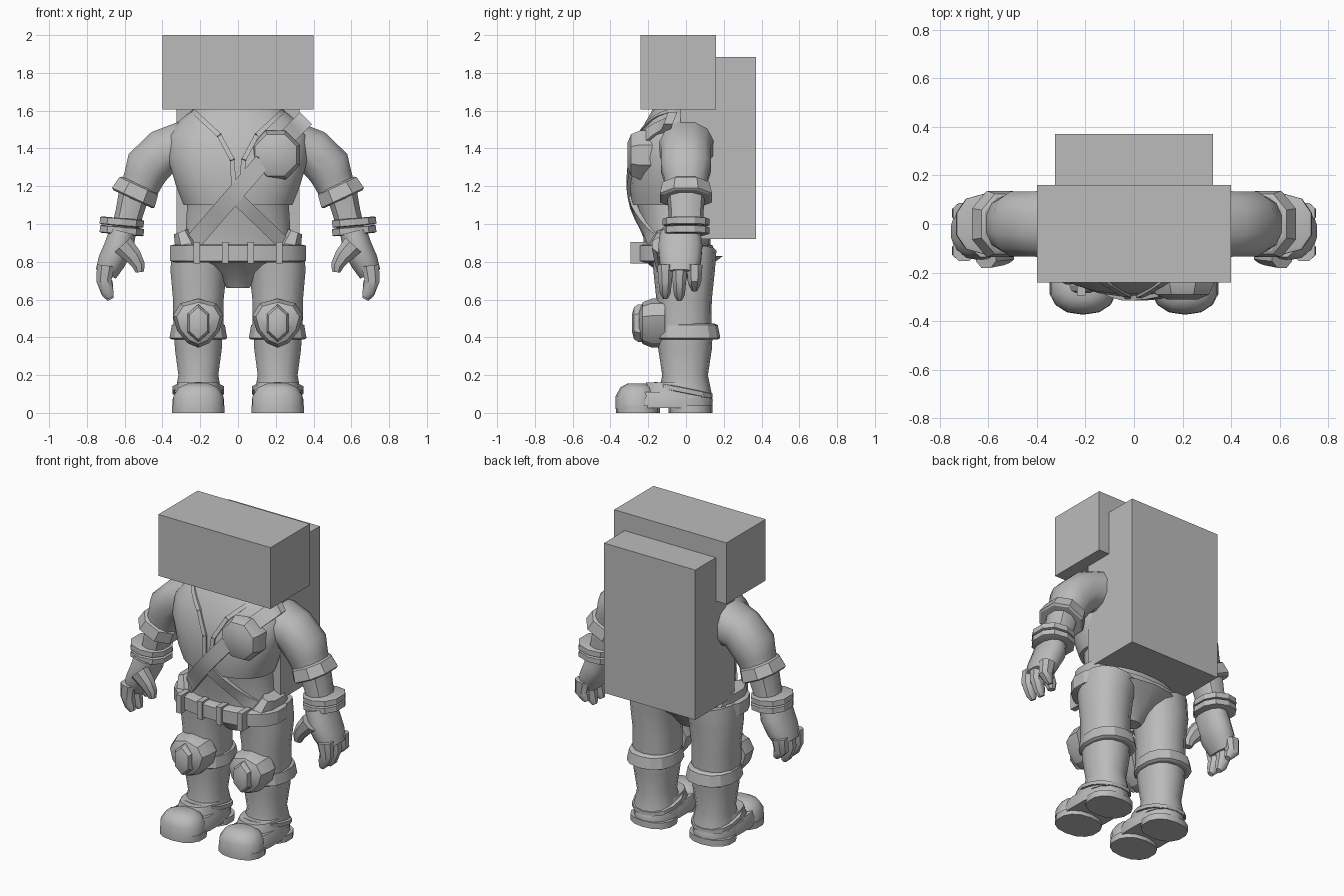
import bpy, bmesh
from math import sin, cos, pi, radians
from mathutils import Vector

default_cube = bpy.data.objects.get("Cube")
if default_cube:
    bpy.data.objects.remove(default_cube)

shade = (.5, .5, .5, 1)
grey = bpy.data.materials.new("plain_grey")
grey.use_nodes = True
grey.diffuse_color = shade
grey.node_tree.nodes["Principled BSDF"].inputs["Base Color"].default_value = shade


def finish(name, bm, mirror=False, smooth=40):
    """Turn a bmesh into a grey object, optionally mirrored left to right."""
    bmesh.ops.recalc_face_normals(bm, faces=bm.faces)
    mesh = bpy.data.meshes.new(name)
    bm.to_mesh(mesh)
    bm.free()
    mesh.materials.append(grey)
    part = bpy.data.objects.new(name, mesh)
    bpy.context.collection.objects.link(part)
    if mirror:
        part.modifiers.new("Mirror", "MIRROR").use_mirror_merge = False
    bpy.ops.object.select_all(action="DESELECT")
    part.select_set(True)
    bpy.context.view_layer.objects.active = part
    if smooth:
        bpy.ops.object.shade_smooth_by_angle(angle=radians(smooth))


def skin(name, rings, mirror=False, smooth=40):
    """Bridge closed rings of points and cap both ends."""
    bm = bmesh.new()
    loops = [[bm.verts.new(point) for point in ring] for ring in rings]
    for near, far in zip(loops, loops[1:]):
        for i in range(len(near)):
            bm.faces.new((near[i - 1], near[i], far[i], far[i - 1]))
    bm.faces.new(loops[0])
    bm.faces.new(loops[-1])
    finish(name, bm, mirror, smooth)


def box(name, low, high, mirror=False):
    bm = bmesh.new()
    bmesh.ops.create_cube(bm, size=1)
    low, high = Vector(low), Vector(high)
    for vert in bm.verts:
        vert.co = (low + high) / 2 + vert.co * (high - low)
    finish(name, bm, mirror, smooth=0)


def rounded(angle):
    """Point on a slightly squared unit circle."""
    return [abs(v) ** .87 * (1 if v > 0 else -1) for v in (cos(angle), sin(angle))]


def ring(center, across, depth, sides):
    """Rounded ring spanned by the vector across and by depth along y."""
    points = []
    for i in range(sides):
        u, v = rounded(2 * pi * (i + .5) / sides)
        points.append(center + across * u + Vector((0, depth * v, 0)))
    return points


def limb(name, path, y=0, depth=1, sides=14, mirror=True, smooth=40):
    """Loft along a path of (x, z, half width); rings turn with the path."""
    spots = [Vector((x, y, z)) for x, z, half in path]
    rings = []
    for i, (x, z, half) in enumerate(path):
        along = spots[min(i + 1, len(spots) - 1)] - spots[max(i - 1, 0)]
        across = Vector((-along.z, 0, along.x)).normalized() * half
        rings.append(ring(spots[i], across, half * depth, sides))
    skin(name, rings, mirror, smooth)


def band(name, center, half, depth, height, lean=0, flare=0, sides=14, mirror=True, pitch=0):
    """Bevelled hoop; lean tips it sideways, pitch tips it forward."""
    across = Vector((cos(radians(lean)), 0, sin(radians(lean))))
    axis = Vector((-across.z, 0, across.x))
    rings = []
    for level, scale in ((-.5, .9), (-.4, 1), (.4, 1), (.5, .9)):
        scale *= 1 - flare * level
        hoop = ring(Vector(center) + axis * height * level, across * half * scale, depth * scale, sides)
        rings.append([p - Vector((0, 0, pitch * (p.y - center[1]))) for p in hoop])
    skin(name, rings, mirror, smooth=25)


def dome(name, x, z, half, tall, back, front, sides, taper=0, mirror=False):
    """Rounded plate facing forward; taper narrows its lower end."""
    rings = []
    for step, scale in ((0, 1), (.5, 1), (.85, .85), (1, .5)):
        y = back + (front - back) * step
        turns = [2 * pi * (i + .5) / sides for i in range(sides)]
        rings.append([(x + half * scale * cos(t) * (1 + taper * sin(t)), y,
                       z + tall * scale * sin(t)) for t in turns])
    skin(name, rings, mirror, smooth=25)


# Head and pack blocks
box("head_block", (-.4, -.24, 1.605), (.4, .16, 2))
box("back_pack", (-.325, -.03, .92), (.325, .37, 1.885))

# Torso rows: height, half width, front
torso_back = .13
shirt = [(.86, .31, -.22), (.95, .28, -.23), (1.12, .27, -.27)]
jacket = [(1.1, .29, -.285), (1.2, .33, -.3), (1.35, .375, -.29),
          (1.47, .37, -.255), (1.55, .31, -.21), (1.62, .22, -.17)]
for name, rows in (("shirt", shirt), ("jacket", jacket)):
    skin(name, [ring(Vector((0, (front + torso_back) / 2, z)), Vector((half, 0, 0)),
                     (torso_back - front) / 2, 24) for z, half, front in rows])


def on_torso(point, lift):
    """Place an (x, z) point on the front of the torso, raised by lift."""
    x, z = point
    rows = shirt[:2] + jacket
    for low, high in zip(rows, rows[1:]):
        if z <= high[0]:
            break
    mix = min(max((z - low[0]) / (high[0] - low[0]), 0), 1)
    half, front = (Vector(low).lerp(Vector(high), mix))[1:]
    reach = min(abs(x) / half, .97)
    bulge = (1 - reach ** 2.3) ** (1 / 2.3)
    return (x, (front + torso_back) / 2 - (torso_back - front) / 2 * bulge - lift, z)


def ribbon(name, path, width, thick, steps=8):
    """Flat strip that follows the front of the torso."""
    rings = []
    for start, end in zip(map(Vector, path), map(Vector, path[1:])):
        side = (end - start).orthogonal().normalized() * width / 2
        for i in range(steps + 1):
            middle = start.lerp(end, i / steps)
            left, right = middle + side, middle - side
            rings.append([on_torso(left, thick), on_torso(right, thick),
                          on_torso(right, -.03), on_torso(left, -.03)])
    skin(name, rings)


# Straps, lapels and badge
ribbon("chest_strap", [(-.25, .89), (.13, 1.33), (.36, 1.56)], width=.09, thick=.018)
ribbon("lower_strap", [(.25, .89), (0, 1.13)], width=.07, thick=.012)
for side, label, bottom in ((-1, "right", 1.14), (1, "left", 1.24)):
    ribbon(label + "_lapel", [(side * .24, 1.6), (side * .1, 1.47), (side * .03, 1.34),
                              (side * .02, bottom)], width=.025, thick=.01)
dome("chest_badge", x=.2, z=1.365, half=.14, tall=.14, back=-.18, front=-.31, sides=8)

# Belt, loops, jacket tails and pelvis
band("belt", (0, -.07, .845), half=.365, depth=.215, height=.1, sides=20, mirror=False)
for x in (.05, .2):
    box("belt_loop", (x, -.295, .79), (x + .035, -.2, .905), mirror=True)
limb("jacket_tail", [(.3, .96, .045), (.27, .88, .07)], y=-.06, depth=2.2, sides=8)
limb("pelvis", [(0, .83, .28), (0, .73, .12), (0, .66, .06)], y=-.03, depth=.8, mirror=False)

# Trousers and boots
leg = .21
limb("trouser_leg", [(.19, .86, .16), (leg, .75, .152), (leg, .6, .137), (leg, .42, .135)],
     y=-.01, depth=1.07)
band("boot_cuff", (leg, .01, .43), half=.15, depth=.165, height=.085, flare=.1)
limb("boot_shaft", [(leg, .42, .13), (leg, .34, .127), (leg, .2, .108), (leg, .08, .13)],
     y=-.005, depth=1.12)
limb("instep", [(leg, .16, .115), (leg, .1, .132), (leg, .04, .135)], y=-.05, depth=1.4)
limb("foot", [(leg, .11, .125), (leg, .07, .14), (leg, .025, .138)], y=-.11, depth=1.8)
limb("toe_cap", [(leg, .155, .06), (leg, .135, .105), (leg, .09, .135), (leg, .02, .137)],
     y=-.26, depth=.83)
for label, y in (("front", -.255), ("heel", .025)):
    limb(label + "_sole", [(leg, .04, .142), (leg, 0, .142)], y=y, depth=.82)
band("ankle_strap", (leg, -.015, .12), half=.14, depth=.155, height=.03, pitch=.2)

# Knee pads
dome("knee_pad", leg, z=.475, half=.13, tall=.13, back=-.11, front=-.25, sides=10,
     taper=.3, mirror=True)
dome("knee_stud", leg, z=.475, half=.065, tall=.1, back=-.22, front=-.285, sides=6, mirror=True)

# Arms
limb("sleeve", [(.28, 1.41, .14), (.4, 1.38, .125), (.48, 1.3, .125), (.5, 1.24, .11),
                (.53, 1.17, .1)], depth=1.1, sides=12)
band("sleeve_cuff", (.54, 0, 1.17), half=.127, depth=.14, height=.085, lean=25, flare=.12, sides=8)
limb("forearm", [(.55, 1.16, .085), (.575, 1.06, .077), (.6, .96, .075)], depth=1.2, sides=10)
for z in (.965, 1.01):
    band("wrist_band", (.615, 0, z), half=.122, depth=.125, height=.042, lean=5, sides=10)

# Hands
limb("palm", [(.61, .96, .073), (.63, .88, .08), (.67, .8, .075), (.7, .735, .06)],
     y=-.03, depth=1.5, sides=12)
for label, y, tip in (("fore", -.11, .61), ("middle", -.035, .6), ("little", .045, .65)):
    limb(label + "_finger", [(.7, .78, .05), (.71, .7, .043), (.69, tip + .03, .034),
                             (.675, tip, .018)], y=y, depth=.9, sides=8)
limb("thumb", [(.61, .89, .06), (.555, .83, .048), (.525, .78, .036), (.52, .745, .024)],
     y=-.13, depth=.9, sides=8)
